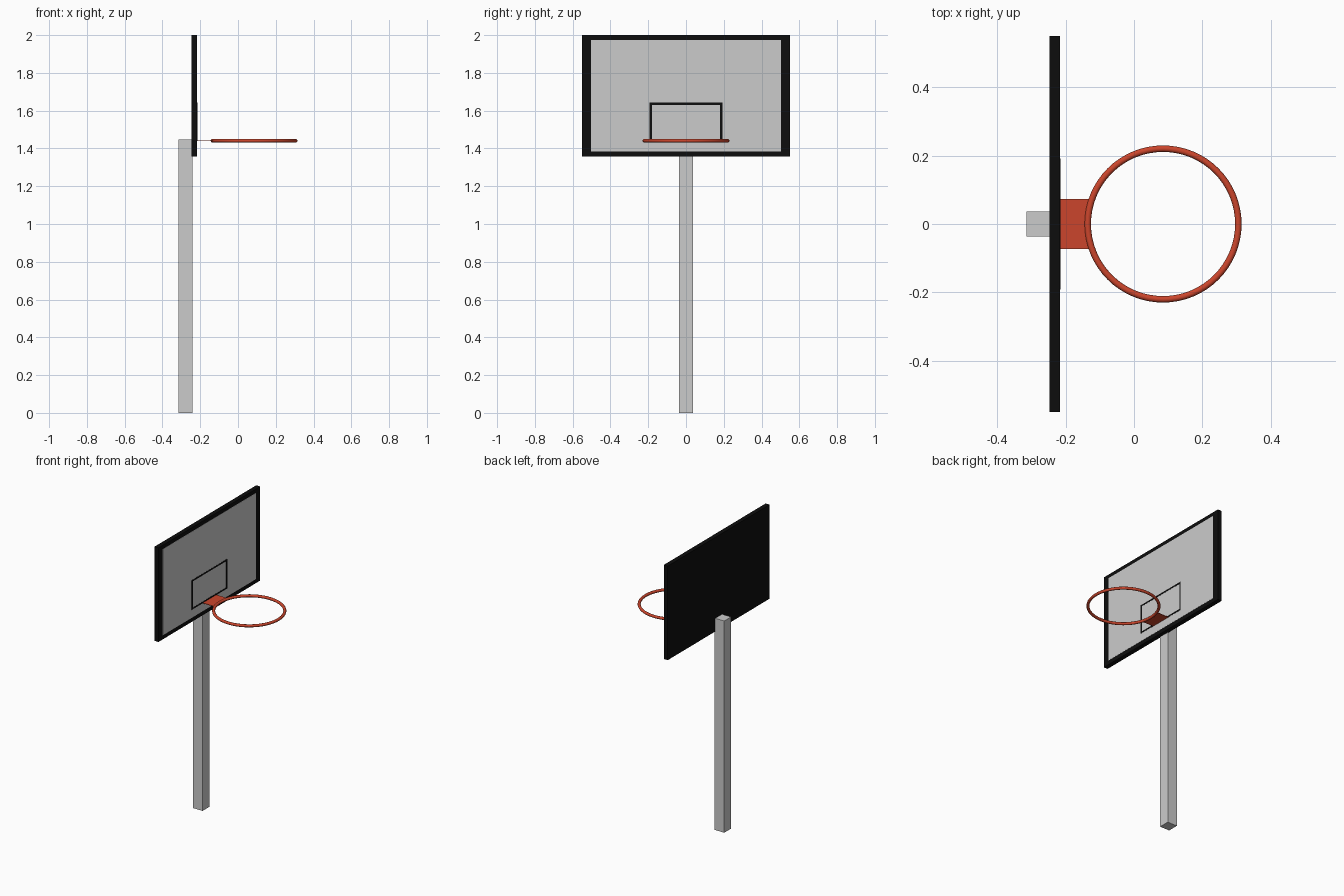
import bpy
from math import pi

if "Cube" in bpy.data.objects:
    bpy.data.objects.remove(bpy.data.objects["Cube"])


def material(name, color):
    m = bpy.data.materials.new(name)
    m.diffuse_color = color
    m.use_nodes = True
    m.node_tree.nodes["Principled BSDF"].inputs["Base Color"].default_value = m.diffuse_color
    return m


BLACK = material("black", (0.004, 0.004, 0.004, 1))
ORANGE = material("orange", (0.6, 0.06, 0.025, 1))


def box(name, lo, hi, mat=None):
    """Box spanning two opposite corners."""
    bpy.ops.mesh.primitive_cube_add(size=1)
    ob = bpy.context.object
    ob.name = name
    ob.location = [(a + b) / 2 for a, b in zip(lo, hi)]
    ob.scale = [b - a for a, b in zip(lo, hi)]
    bpy.ops.object.transform_apply(location=True, rotation=False, scale=True)
    if mat:
        ob.data.materials.append(mat)
    return ob


FRONT = -0.217    # playing face of the board
RIM_Z = 1.441

# Post
box("post", (-0.315, -0.037, 0), (-0.242, 0.037, 1.447))

# Backboard: black board with an almost flush grey panel
box("backboard", (-0.247, -0.55, 1.357), (FRONT, 0.55, 2.0), BLACK)
box("panel", (FRONT - 0.005, -0.503, 1.385), (FRONT + 0.0008, 0.503, 1.974))

# Target rectangle painted on the panel
w, z0, z1, t = 0.192, 1.44, 1.642, 0.011
x0, x1 = FRONT - 0.004, FRONT + 0.0018
for side, s in (("left", -1), ("right", 1)):
    y0, y1 = sorted((s * w, s * (w - t)))
    box(f"target_{side}", (x0, y0, z0), (x1, y1, z1), BLACK)
for end, z in (("bottom", z0), ("top", z1 - t)):
    box(f"target_{end}", (x0, t - w, z), (x1, w - t, z + t), BLACK)

# Bracket plate joining the board and the rim
box("rim_bracket", (FRONT - 0.003, -0.073, RIM_Z - 0.0015),
    (-0.132, 0.073, RIM_Z + 0.0015), ORANGE)

# Rim
bpy.ops.mesh.primitive_torus_add(location=(0.085, 0, RIM_Z), major_radius=0.2205,
                                 minor_radius=0.0095, major_segments=64,
                                 minor_segments=12)
rim = bpy.context.object
rim.name = "rim"
rim.data.materials.append(ORANGE)
bpy.ops.object.shade_smooth_by_angle(angle=pi / 4)
